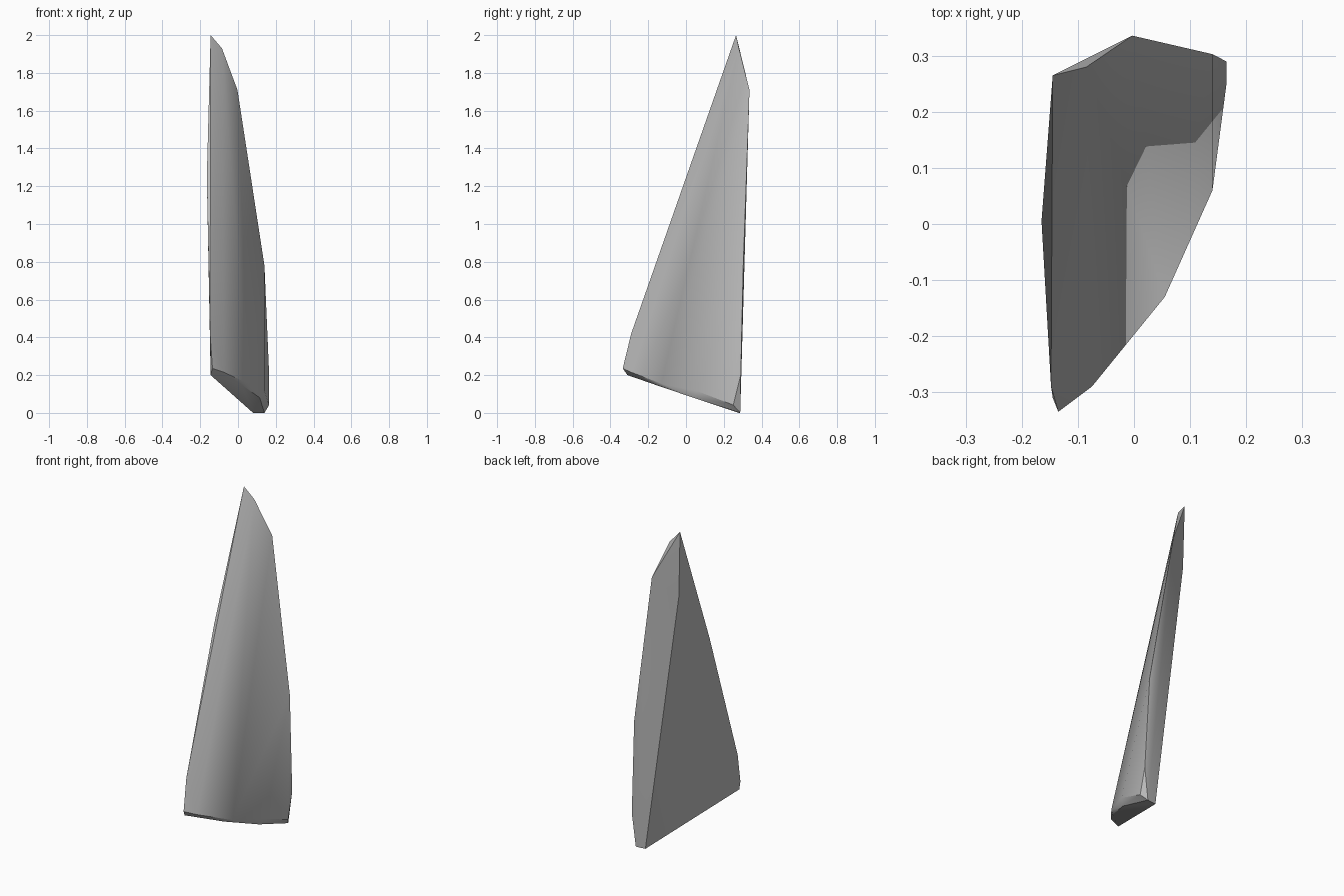
import bpy, bmesh
from math import radians

cube = bpy.data.objects.get("Cube")
if cube:
    bpy.data.objects.remove(cube)

# One grey stone colour
stone = bpy.data.materials.new("grey_stone")
stone.use_nodes = True
grey = (0.5, 0.5, 0.5, 1)
stone.diffuse_color = grey
stone.node_tree.nodes["Principled BSDF"].inputs["Base Color"].default_value = grey

# Corner groups of the convex shard
tip = [(-0.145, 0.265, 2.0), (-0.085, 0.28, 1.93)]
front_edge = [(-0.165, 0.005, 1.25), (-0.148, -0.29, 0.42), (-0.135, -0.335, 0.235)]
back_edge = [(-0.003, 0.336, 1.71), (0.14, 0.303, 0.78), (0.165, 0.29, 0.2)]
inner_edge = [(-0.135, 0.262, 1.6), (0.08, 0.28, 0)]
base_rim = [(-0.075, -0.29, 0.215), (0.055, -0.13, 0.155),
            (0.14, 0.06, 0.115), (0.165, 0.25, 0.042)]
base_face = [(-0.145, -0.31, 0.2), (0.02, -0.16, 0.148),
             (0.115, 0.04, 0.08), (0.14, 0.287, 0)]

# Wrap the corners in a hull and merge flat areas
bm = bmesh.new()
for group in (tip, front_edge, back_edge, inner_edge, base_rim, base_face):
    for corner in group:
        bm.verts.new(corner)
hull = bmesh.ops.convex_hull(bm, input=bm.verts)
loose = [v for v in bm.verts if not v.link_faces]
bmesh.ops.delete(bm, geom=loose, context="VERTS")
bmesh.ops.dissolve_limit(bm, angle_limit=radians(1), verts=bm.verts, edges=bm.edges)
bmesh.ops.recalc_face_normals(bm, faces=bm.faces)

mesh = bpy.data.meshes.new("stone_shard")
bm.to_mesh(mesh)
bm.free()
mesh.materials.append(stone)
shard = bpy.data.objects.new("stone_shard", mesh)
bpy.context.collection.objects.link(shard)

# Smooth the curved outside, keep the broken edges crisp
bpy.ops.object.select_all(action="DESELECT")
shard.select_set(True)
bpy.context.view_layer.objects.active = shard
bpy.ops.object.shade_smooth_by_angle(angle=radians(30))
